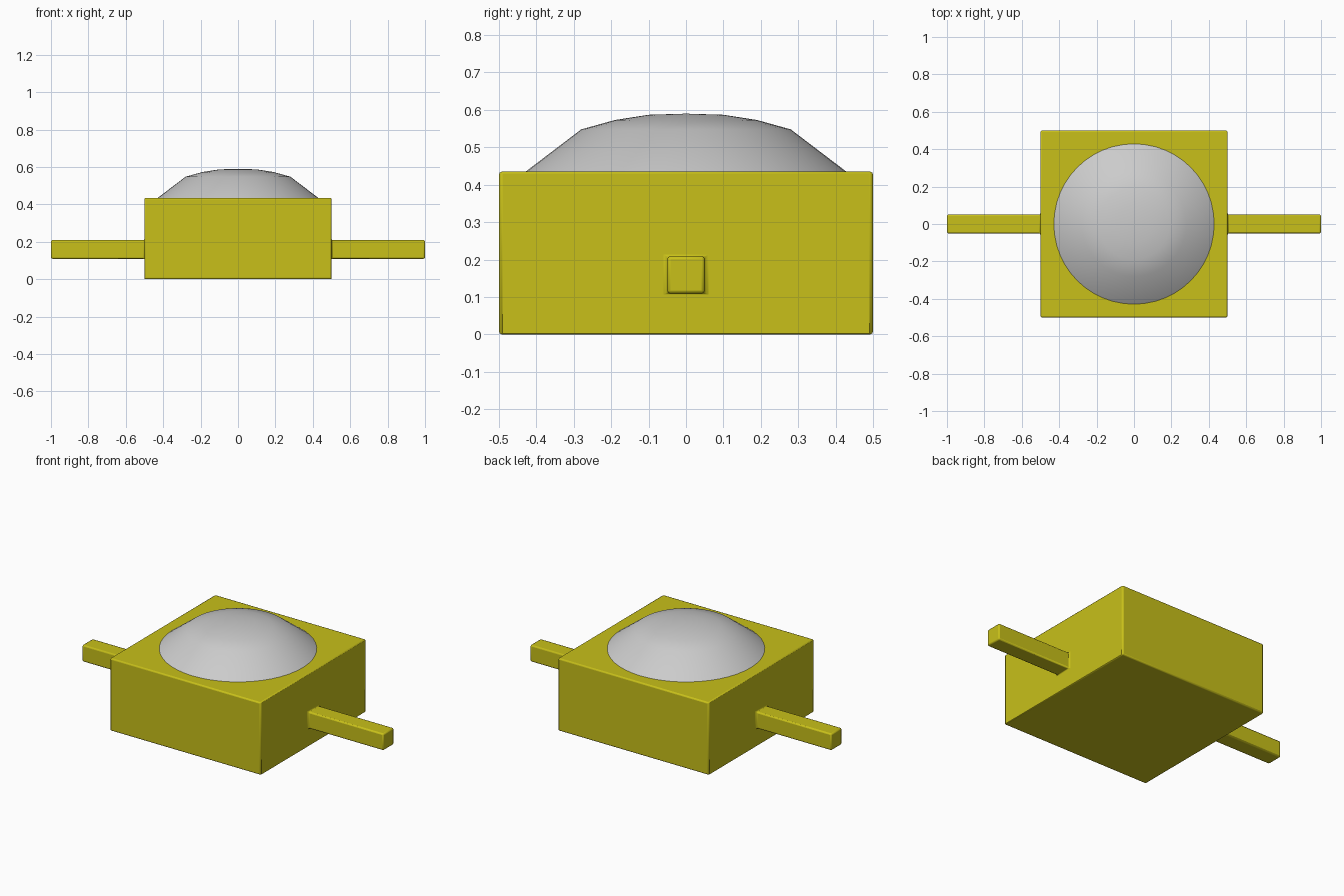
import bpy, bmesh, math
from mathutils import Matrix, Vector

if "Cube" in bpy.data.objects:
    bpy.data.objects.remove(bpy.data.objects["Cube"])

BODY_H = 0.435
LEG_Z, LEG_HALF = 0.159, 0.05


def finish(bm, name):
    bmesh.ops.recalc_face_normals(bm, faces=bm.faces)
    mesh = bpy.data.meshes.new(name)
    bm.to_mesh(mesh)
    bm.free()
    obj = bpy.data.objects.new(name, mesh)
    bpy.context.collection.objects.link(obj)
    return obj


def shade_smooth(obj, degrees):
    bpy.ops.object.select_all(action='DESELECT')
    obj.select_set(True)
    bpy.context.view_layer.objects.active = obj
    bpy.ops.object.shade_smooth_by_angle(angle=math.radians(degrees))


# Housing with a square lead extruded from each side
bm = bmesh.new()
bmesh.ops.create_cube(bm, size=1, matrix=Matrix.Translation((0, 0, BODY_H / 2))
                      @ Matrix.Diagonal((1, 1, BODY_H, 1)))
bm.normal_update()
for side in (-1, 1):
    face = next(f for f in bm.faces if f.normal.x * side > 0.9)
    bmesh.ops.inset_individual(bm, faces=[face], thickness=0.1)
    for v in face.verts:
        v.co = Vector((side * 0.5, math.copysign(LEG_HALF, v.co.y),
                       LEG_Z + math.copysign(LEG_HALF, v.co.z - BODY_H / 2)))
    tip = bmesh.ops.extrude_discrete_faces(bm, faces=[face])["faces"][0]
    bmesh.ops.translate(bm, verts=tip.verts, vec=(side * 0.5, 0, 0))
    bm.normal_update()
housing = finish(bm, "housing_with_leads")
bevel = housing.modifiers.new("soft_edges", 'BEVEL')
bevel.width = 0.008
bevel.segments = 2
bevel.limit_method = 'ANGLE'
shade_smooth(housing, 50)
yellow = bpy.data.materials.new("yellow")
yellow.diffuse_color = (0.58, 0.53, 0.01, 1)
yellow.use_nodes = True
yellow.node_tree.nodes["Principled BSDF"].inputs["Base Color"].default_value = yellow.diffuse_color
housing.data.materials.append(yellow)

# Domed lens, a spun profile
bm = bmesh.new()
profile = [(0, 0.59), (0.1, 0.587), (0.19, 0.573), (0.28, 0.548),
           (0.43, 0.434), (0.43, 0.425), (0, 0.425)]
verts = [bm.verts.new((r, 0, z)) for r, z in profile]
edges = [bm.edges.new(pair) for pair in zip(verts, verts[1:])]
bmesh.ops.spin(bm, geom=verts + edges, cent=(0, 0, 0), axis=(0, 0, 1),
               angle=math.tau, steps=48)
bmesh.ops.remove_doubles(bm, verts=bm.verts, dist=0.0005)
lens = finish(bm, "lens")
shade_smooth(lens, 40)
